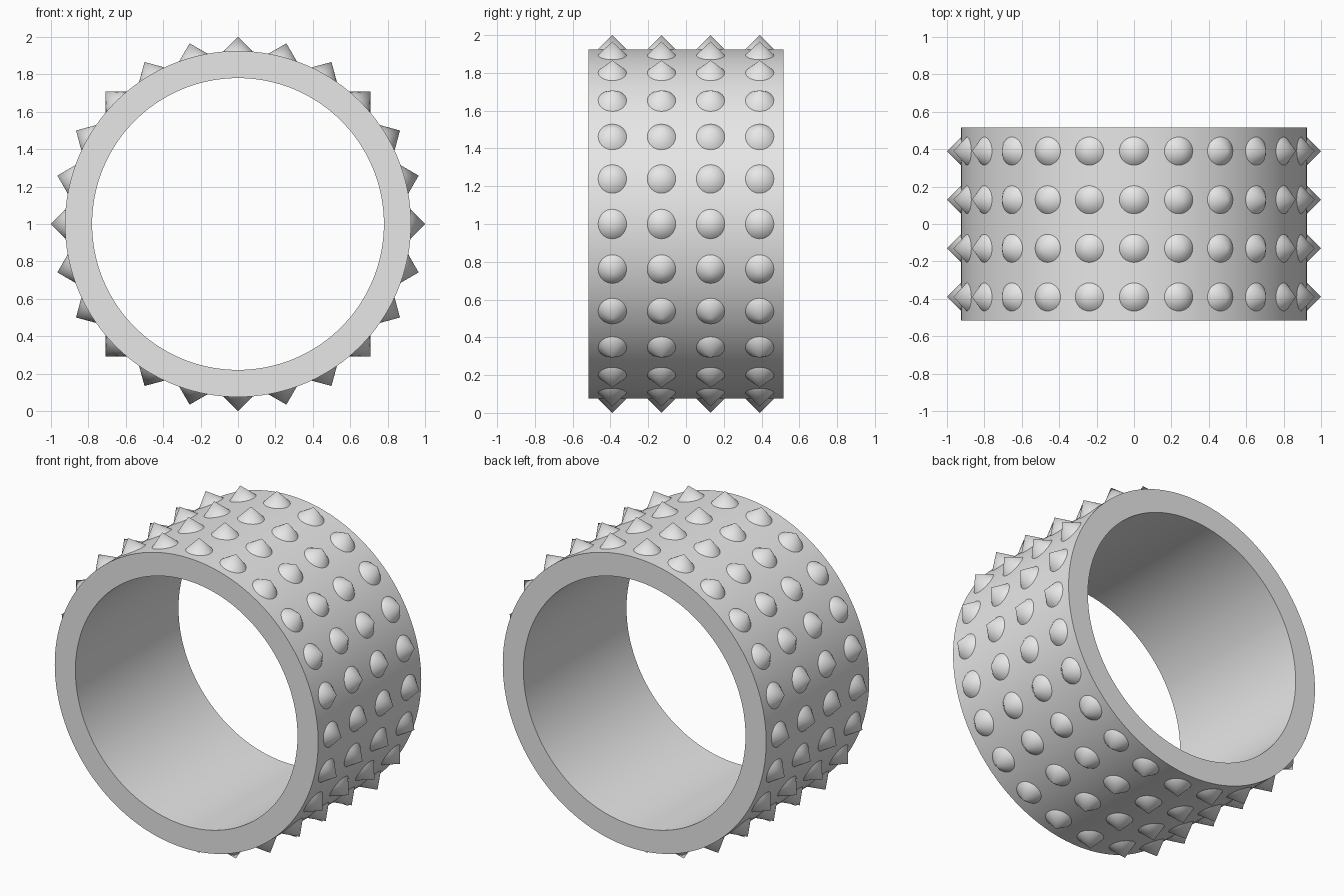
import bpy
import bmesh
import math
from mathutils import Matrix, Vector

default = bpy.data.objects.get("Cube")
if default:
    bpy.data.objects.remove(default, do_unlink=True)

OUTER, INNER, HALF_WIDTH = 0.925, 0.78, 0.517
SEGMENTS = 144
SPIKES_AROUND = 24
ROWS = (-0.39, -0.13, 0.13, 0.39)
CENTRE = Vector((0, 0, 1))

GREY = (0.8, 0.8, 0.8, 1)
metal = bpy.data.materials.new("plain grey")
metal.use_nodes = True
metal.diffuse_color = GREY
metal.node_tree.nodes["Principled BSDF"].inputs["Base Color"].default_value = GREY


def finish(name, bm):
    """Turn a bmesh into a smooth-shaded object with sharp edges kept."""
    bmesh.ops.recalc_face_normals(bm, faces=bm.faces[:])
    mesh = bpy.data.meshes.new(name)
    bm.to_mesh(mesh)
    bm.free()
    mesh.materials.append(metal)
    obj = bpy.data.objects.new(name, mesh)
    bpy.context.collection.objects.link(obj)
    bpy.ops.object.select_all(action="DESELECT")
    obj.select_set(True)
    bpy.context.view_layer.objects.active = obj
    bpy.ops.object.shade_smooth_by_angle(angle=math.radians(35))
    return obj


# Band: a rectangular section spun around the y axis
bm = bmesh.new()
section = [bm.verts.new((r, y, 1)) for r, y in (
    (INNER, -HALF_WIDTH), (OUTER, -HALF_WIDTH),
    (OUTER, HALF_WIDTH), (INNER, HALF_WIDTH))]
edges = [bm.edges.new((section[i], section[(i + 1) % 4])) for i in range(4)]
bmesh.ops.spin(bm, geom=section + edges, cent=CENTRE, axis=(0, 1, 0),
               angle=math.tau, steps=SEGMENTS, use_merge=True)
bmesh.ops.remove_doubles(bm, verts=bm.verts[:], dist=0.0001)
finish("band", bm)

# Spikes: right-angled cones, slightly sunk into the band, in four rings
SPIKE = 0.08
for number, y in enumerate(ROWS, 1):
    bm = bmesh.new()
    for i in range(SPIKES_AROUND):
        turn = Matrix.Rotation(math.tau * i / SPIKES_AROUND, 4, "Y")
        lift = Matrix.Translation((0, y, 1 - SPIKE / 2))
        bmesh.ops.create_cone(bm, cap_ends=True, segments=32, radius1=SPIKE,
                              radius2=0, depth=SPIKE,
                              matrix=Matrix.Translation(CENTRE) @ turn @ lift)
    finish(f"spike_ring_{number}", bm)
